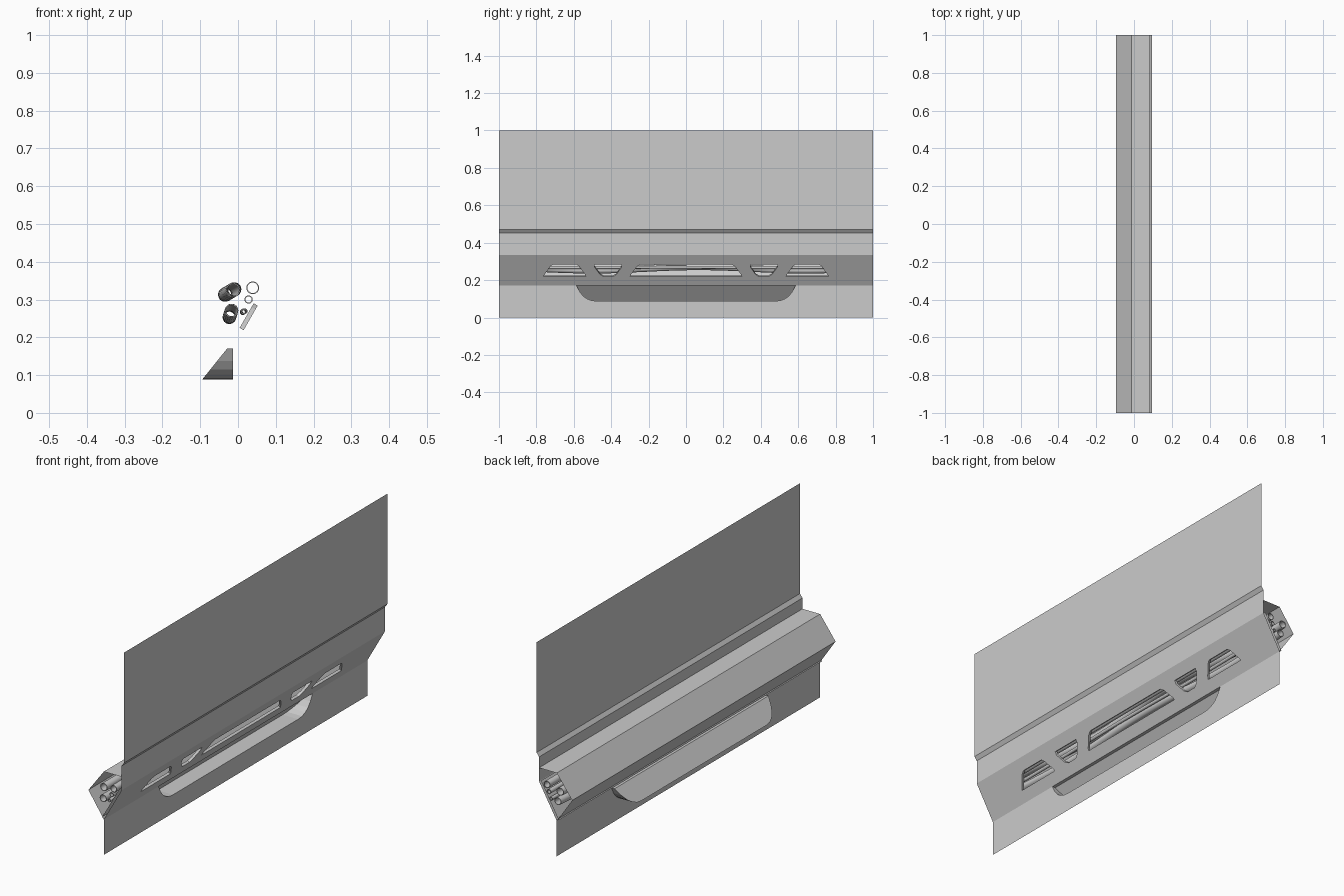
import bpy, bmesh, math
from mathutils import Vector
from mathutils.geometry import tessellate_polygon

if "Cube" in bpy.data.objects:
    bpy.data.objects.remove(bpy.data.objects["Cube"])


def make(name, verts, faces, smooth=False):
    me = bpy.data.meshes.new(name)
    me.from_pydata(verts, [], faces)
    me.update()
    ob = bpy.data.objects.new(name, me)
    bpy.context.collection.objects.link(ob)
    if smooth:
        bpy.context.view_layer.objects.active = ob
        ob.select_set(True)
        bpy.ops.object.shade_smooth_by_angle(angle=math.radians(40))
        ob.select_set(False)
    return ob


def sheet(name, profile):
    """Thin sheet: an (x, z) profile extruded along y."""
    n = len(profile)
    verts = [(x, y, z) for y in (-1, 1) for x, z in profile]
    return make(name, verts, [(i, i + 1, n + i + 1, n + i) for i in range(n - 1)])


def plate(name, loops, place):
    """Flat outline with holes in (y, z), mapped to 3D by place()."""
    flat = [[Vector((y, z, 0)) for y, z in loop] for loop in loops]
    tris = tessellate_polygon(flat)
    return make(name, [place(y, z) for loop in loops for y, z in loop], tris)


def walls(name, loop, front, back, closed=True):
    """Side walls joining one outline placed at two depths."""
    n = len(loop)
    verts = [front(*p) for p in loop] + [back(*p) for p in loop]
    faces = [(i, (i + 1) % n, n + (i + 1) % n, n + i) for i in range(n if closed else n - 1)]
    return make(name, verts, faces)


def tube(name, cx, cz, r, wall=0.003, ax=0.0, az=0.0, phase=0.0, sides=18):
    """Open hollow tube along y, optionally meandering."""
    steps = 48 if ax or az else 1
    rows = []
    for rad, order in ((r, range(steps + 1)), (r - wall, range(steps, -1, -1))):
        for i in order:
            y = -1 + 2 * i / steps
            s = math.sin(y * 5.5 + phase)
            rows.append((rad, cx + ax * s, y, cz + az * s))
    verts = [(x + rad * math.cos(2 * math.pi * k / sides), y,
              z + rad * math.sin(2 * math.pi * k / sides))
             for rad, x, y, z in rows for k in range(sides)]
    m = len(rows)
    faces = [(j * sides + k, j * sides + (k + 1) % sides,
              (j + 1) % m * sides + (k + 1) % sides, (j + 1) % m * sides + k)
             for j in range(m) for k in range(sides)]
    return make(name, verts, faces, True)


WALL, MID, TOP, BACK = -0.013, 0.081, 0.094, -0.095
Z1, Z2 = 0.17, 0.335

# Upper wall with its small step, and the duct housing behind it
sheet("upper_wall", [(MID, Z2), (MID, 0.452), (TOP, 0.47), (TOP, 1.0)])
sheet("duct_housing", [(MID, 0.40), (WALL, 0.40), (BACK, 0.29), (WALL, Z1)])


# Sloped vent panel, outer and inner skins
def slope(y, z):
    return (WALL + (z - Z1) * (MID - WALL) / (Z2 - Z1), y, z)


def slope_in(y, z):
    x, y, z = slope(y, z)
    return (x - 0.0105, y, z + 0.006)


def mirrored(pts):
    return [(-y, z) for y, z in reversed(pts)]


centre = [(-0.30, 0.219), (0.30, 0.219), (0.295, 0.229), (0.262, 0.272), (0.245, 0.284),
          (-0.245, 0.284), (-0.262, 0.272), (-0.295, 0.229)]
small = [(0.39, 0.219), (0.44, 0.219), (0.46, 0.23), (0.488, 0.268), (0.488, 0.284),
         (0.345, 0.284), (0.345, 0.268), (0.372, 0.23)]
outer = [(0.535, 0.219), (0.762, 0.219), (0.755, 0.231), (0.725, 0.274), (0.71, 0.284),
         (0.585, 0.284), (0.572, 0.274), (0.54, 0.231)]
vents = [centre, small, outer, mirrored(small), mirrored(outer)]
frame = [(-1, Z1), (1, Z1), (1, Z2), (-1, Z2)]
plate("vent_panel", [frame] + vents, slope)
plate("vent_panel_inner", [frame] + vents, slope_in)
for i, v in enumerate(vents):
    walls(f"vent_rim_{i}", v, slope, slope_in)

# Lower wall with the recess cut out of it
half = [(0.475, 0.088), (0.505, 0.091), (0.53, 0.101), (0.55, 0.115), (0.568, 0.138), (0.585, Z1)]
notch = mirrored(half) + half


def wall_at(y, z):
    return (WALL, y, z)


def recess_at(y, z):
    t = (z - 0.088) / (Z1 - 0.088)
    return (BACK + t * (-0.029 - BACK), y, z)


plate("lower_wall", [[(-1, Z1), (-1, 0), (1, 0), (1, Z1)] + notch[::-1]], wall_at)
plate("recess_back", [notch], recess_at)
walls("recess_sides", notch, wall_at, recess_at)

# Pipes and cables running through the duct
tube("large_cable_upper", -0.022, 0.32, 0.019, ax=0.012, az=0.007)
tube("large_cable_lower", -0.020, 0.262, 0.018, ax=0.003, az=0.009, phase=1.2)
tube("large_pipe", 0.039, 0.331, 0.017)
tube("medium_pipe", 0.028, 0.300, 0.011)
tube("small_cable", 0.015, 0.268, 0.008, ax=0.002, az=0.001, phase=2.0)
